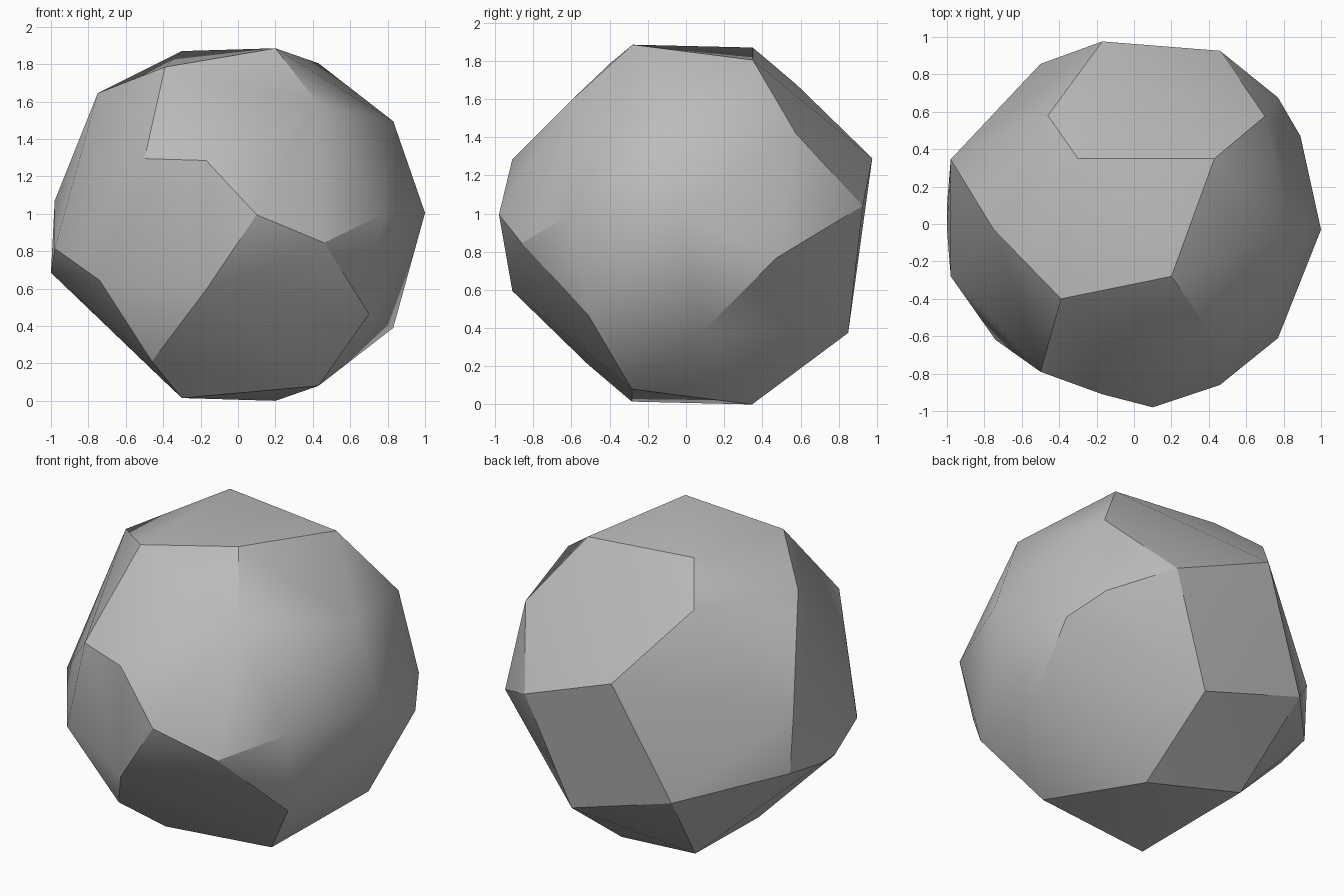
import bpy
import bmesh
import math
from mathutils import Matrix, Vector

default_cube = bpy.data.objects.get("Cube")
if default_cube:
    bpy.data.objects.remove(default_cube, do_unlink=True)


def make_material(name, colour):
    material = bpy.data.materials.new(name)
    material.use_nodes = True
    material.diffuse_color = colour
    shader = next(n for n in material.node_tree.nodes if n.type == 'BSDF_PRINCIPLED')
    shader.inputs["Base Color"].default_value = colour
    shader.inputs["Roughness"].default_value = 0.8
    return material


# Corners that repeat after a half turn about the stone's long axis
paired_corners = [
    (.2, -.28, 1.89), (-.3, .35, 1.875), (.43, .35, 1.81), (.83, -.03, 1.5),
    (.46, -.86, .85), (-.17, -.91, .6), (.7, -.51, .47), (-.46, .58, 1.68),
    (-.39, -.4, 1.79), (-.5, -.79, 1.3), (-.98, -.28, .82), (.77, -.61, 1),
]

# Corners that appear only once, where the other side is cut flat
single_corners = [
    (1, -.03, 1.01), (.43, -.61, 1.59), (.1, -.98, 1), (-.17, -.91, 1.29),
    (-.75, -.03, 1.65), (-.74, -.62, .65), (-1, .1, .69), (-1, -.03, .69),
    (-.96, .35, .71), (.19, .85, .38), (.89, .47, .77),
]


def half_turn(corners, centre):
    turn = Matrix.Rotation(math.pi, 3, 'X')
    return [centre + turn @ (Vector(corner) - centre) for corner in corners]


def build_stone(name, corners, material):
    """Wrap the corners in a convex shell and merge nearly flat triangles."""
    bm = bmesh.new()
    for corner in corners:
        bm.verts.new(corner)
    hull = bmesh.ops.convex_hull(bm, input=bm.verts[:])
    loose = {v for v in hull["geom_interior"] + hull["geom_unused"]
             if isinstance(v, bmesh.types.BMVert)}
    bmesh.ops.delete(bm, geom=list(loose), context='VERTS')
    bmesh.ops.dissolve_limit(bm, angle_limit=math.radians(2),
                             verts=bm.verts[:], edges=bm.edges[:])
    bmesh.ops.recalc_face_normals(bm, faces=bm.faces[:])

    # Rest the lowest corner on the ground
    lowest = min(v.co.z for v in bm.verts)
    bmesh.ops.translate(bm, verts=bm.verts[:], vec=(0, 0, -lowest))

    mesh = bpy.data.meshes.new(name)
    bm.to_mesh(mesh)
    bm.free()
    mesh.materials.append(material)
    stone = bpy.data.objects.new(name, mesh)
    bpy.context.collection.objects.link(stone)
    return stone


def shade(stone):
    """Soften shallow edges and keep the strong facets crisp."""
    bpy.ops.object.select_all(action='DESELECT')
    stone.select_set(True)
    bpy.context.view_layer.objects.active = stone
    bpy.ops.object.shade_smooth_by_angle(angle=math.radians(30))


# Faceted stone
grey = make_material("stone grey", (.5, .5, .5, 1))
stone_centre = Vector((0, .033, .9475))
all_corners = paired_corners + half_turn(paired_corners, stone_centre) + single_corners
faceted_stone = build_stone("faceted_stone", all_corners, grey)
shade(faceted_stone)
